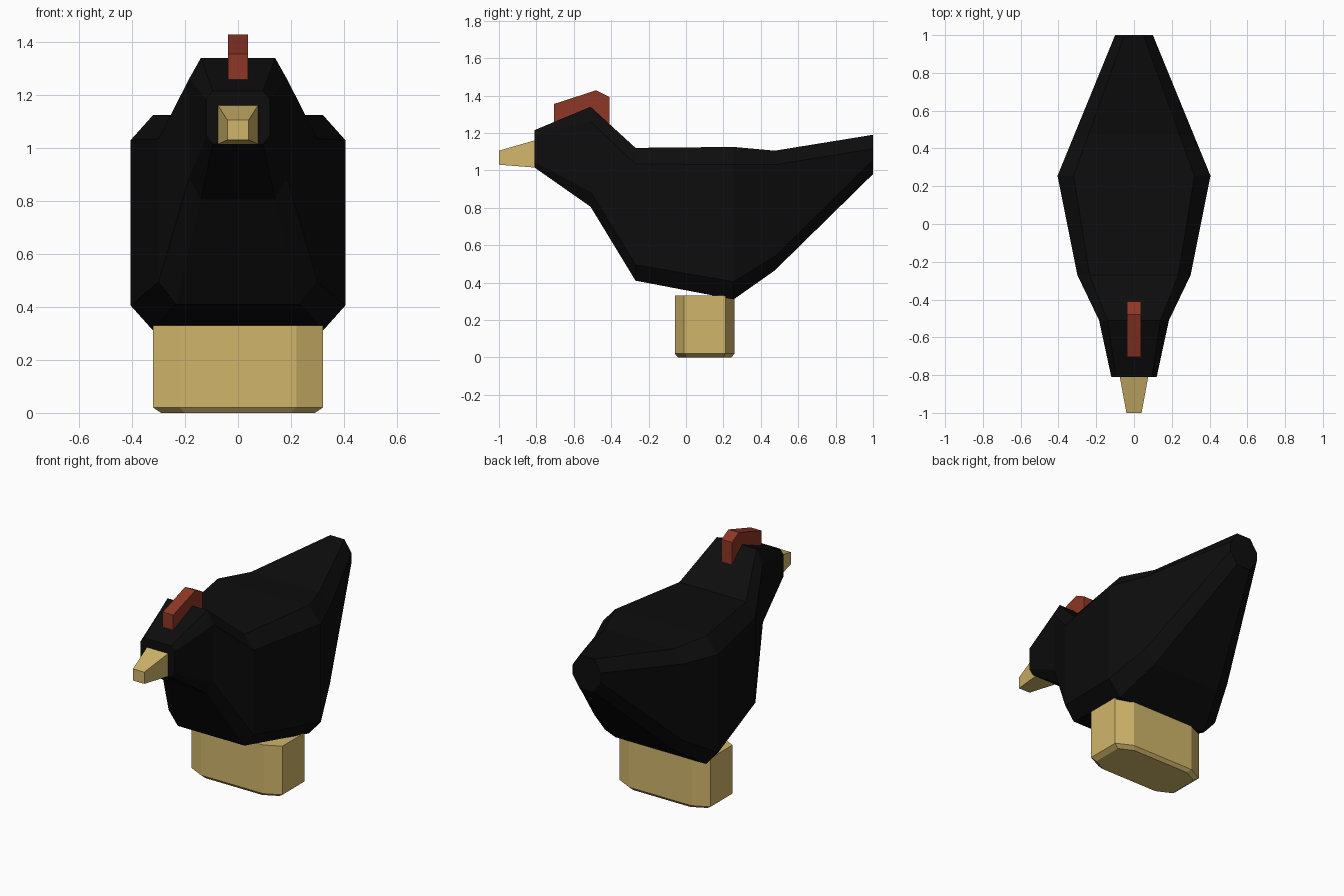
import bpy, bmesh

if "Cube" in bpy.data.objects:
    bpy.data.objects.remove(bpy.data.objects["Cube"])


def material(name, rgb):
    m = bpy.data.materials.new(name)
    m.diffuse_color = (*rgb, 1)
    m.use_nodes = True
    m.node_tree.nodes["Principled BSDF"].inputs["Base Color"].default_value = m.diffuse_color
    return m


BLACK = material("black_feathers", (0.004, 0.004, 0.004))
TAN = material("pale_horn", (0.63, 0.46, 0.145))
RED = material("comb_red", (0.27, 0.038, 0.019))


def loft(name, rings, mat):
    """Skin a closed solid through rings with equal point counts."""
    bm = bmesh.new()
    loops = [[bm.verts.new(p) for p in ring] for ring in rings]
    n = len(loops[0])
    for a, b in zip(loops, loops[1:]):
        for i in range(n):
            j = (i + 1) % n
            bm.faces.new((a[i], a[j], b[j], b[i]))
    bm.faces.new(loops[0])
    bm.faces.new(loops[-1])
    bmesh.ops.recalc_face_normals(bm, faces=bm.faces[:])
    me = bpy.data.meshes.new(name)
    bm.to_mesh(me)
    bm.free()
    me.materials.append(mat)
    ob = bpy.data.objects.new(name, me)
    bpy.context.collection.objects.link(ob)
    return ob


def octagon(w, lo, hi, cx, cy):
    """Rectangle of half width w between lo and hi with cut corners."""
    right = [(w - cx, lo), (w, lo + cy), (w, hi - cy), (w - cx, hi)]
    return right + [(-u, v) for u, v in reversed(right)]


# Body: y, half width, bottom z, top z, corner cut in x and z
sections = [
    (-0.81, 0.12, 1.015, 1.215, 0.025, 0.03),
    (-0.51, 0.185, 0.805, 1.34, 0.045, 0.08),
    (-0.27, 0.30, 0.41, 1.12, 0.065, 0.085),
    (0.255, 0.405, 0.31, 1.125, 0.085, 0.095),
    (0.475, 0.315, 0.465, 1.105, 0.075, 0.075),
    (1.00, 0.10, 0.98, 1.19, 0.05, 0.075),
]
loft("body", [[(x, y, z) for x, z in octagon(w, lo, hi, cx, cz)]
              for y, w, lo, hi, cx, cz in sections], BLACK)

# Base block with a small bevel at the foot
base = [(0, 0.29, -0.043, 0.243, 0.09, 0.045),
        (0.02, 0.32, -0.06, 0.26, 0.10, 0.05),
        (0.33, 0.32, -0.06, 0.26, 0.10, 0.05)]
loft("base", [[(x, y, z) for x, y in octagon(w, lo, hi, cx, cy)]
              for z, w, lo, hi, cx, cy in base], TAN)

# Tapered beak
beak = [(-1.0, 0.04, 1.03, 1.105), (-0.81, 0.075, 1.015, 1.16)]
loft("beak", [[(-w, y, lo), (w, y, lo), (w, y, hi), (-w, y, hi)]
              for y, w, lo, hi in beak], TAN)

# Comb: side profile extruded across x, its lower edge sunk in the head
profile = [(-0.705, 1.24), (-0.705, 1.355), (-0.48, 1.428),
           (-0.41, 1.392), (-0.41, 1.24), (-0.51, 1.28)]
loft("comb", [[(x, y, z) for y, z in profile] for x in (-0.037, 0.037)], RED)
